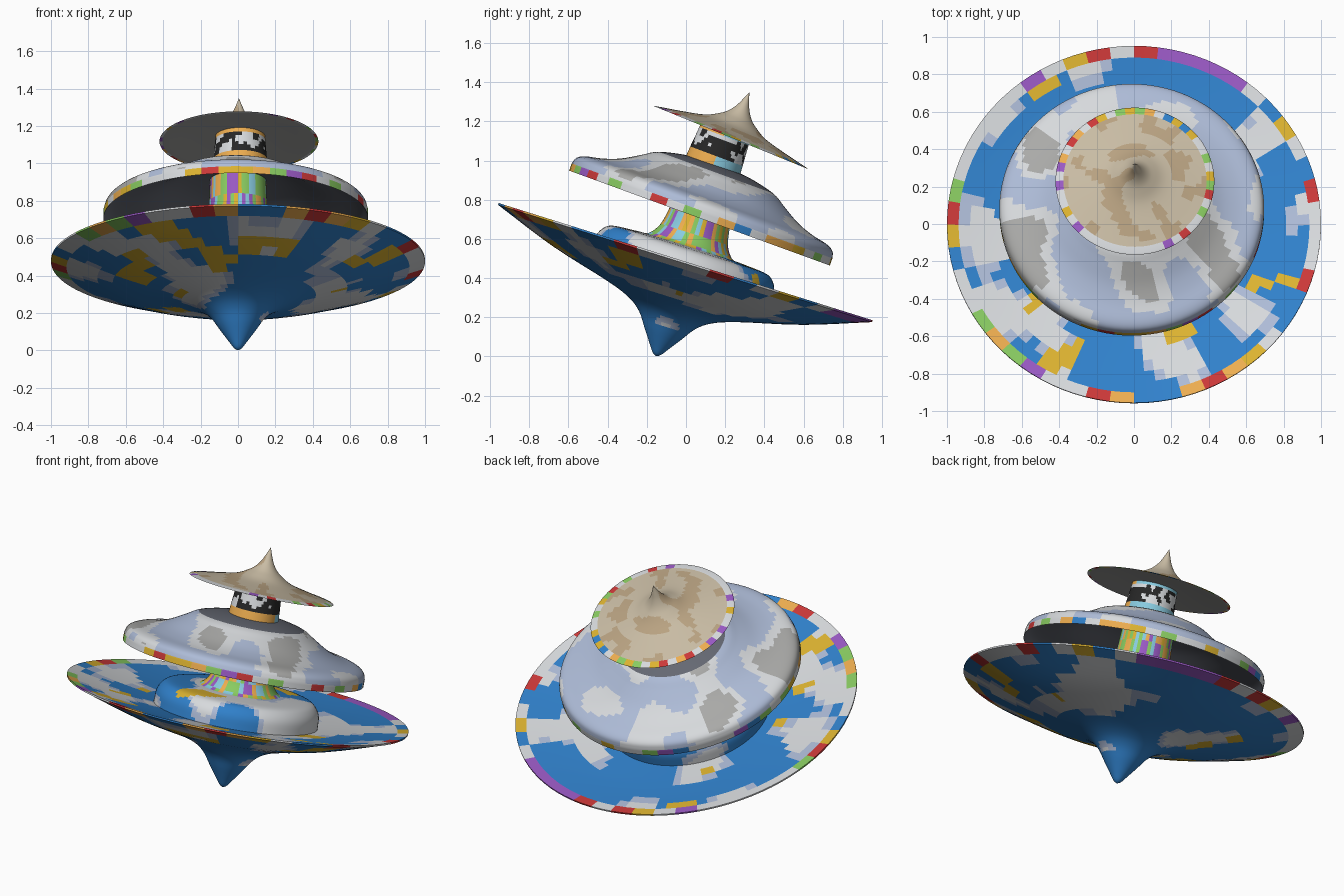
import bpy, bmesh, random
from math import sin, cos, pi, radians
from mathutils import Vector, Matrix, noise

if "Cube" in bpy.data.objects:
    bpy.data.objects.remove(bpy.data.objects["Cube"])

random.seed(4)
SEG = 96
COLOURS = {
    "sky": (0.03, 0.22, 0.60), "pale": (0.42, 0.50, 0.68), "cloud": (0.68, 0.70, 0.72),
    "grey": (0.40, 0.40, 0.39), "straw": (0.58, 0.50, 0.37), "tan": (0.48, 0.36, 0.22),
    "red": (0.60, 0.04, 0.04), "gold": (0.72, 0.45, 0.03), "green": (0.25, 0.60, 0.12),
    "violet": (0.32, 0.10, 0.55), "black": (0.02, 0.02, 0.02), "dark": (0.13, 0.14, 0.17),
    "orange": (0.85, 0.42, 0.08), "aqua": (0.25, 0.60, 0.75),
}
NAMES = list(COLOURS)
MATS = []
for n, c in COLOURS.items():
    m = bpy.data.materials.new(n)
    m.diffuse_color = (*c, 1)
    m.use_nodes = True
    m.node_tree.nodes["Principled BSDF"].inputs["Base Color"].default_value = m.diffuse_color
    MATS.append(m)


def smooth_run(pts, steps=4):
    """Catmull-Rom curve through the points of one profile run."""
    p = [Vector(q) for q in pts]
    p = [2 * p[0] - p[1]] + p + [2 * p[-1] - p[-2]]
    out = []
    for i in range(1, len(p) - 2):
        a, b, c, d = p[i - 1:i + 3]
        for k in range(steps):
            t = k / steps
            out.append(0.5 * (2 * b + (c - a) * t + (2 * a - 5 * b + 4 * c - d) * t * t
                              + (3 * b - a - 3 * c + d) * t ** 3))
    return out + [p[-2]]


def lathe(name, runs, centre, tilt, paint):
    """Spin (radius, height) runs round an axis leaning towards +y."""
    prof = []
    for run in runs:
        pts = smooth_run(run)
        prof += pts[1:] if prof else pts
    bm = bmesh.new()
    rings = []
    for r, s in prof:
        if r < 1e-4:
            rings.append([bm.verts.new((0, 0, s))] * SEG)
        else:
            rings.append([bm.verts.new((r * cos(2 * pi * i / SEG), r * sin(2 * pi * i / SEG), s))
                          for i in range(SEG)])
    for j in range(len(rings) - 1):
        for i in range(SEG):
            k = (i + 1) % SEG
            quad = [rings[j][i], rings[j][k], rings[j + 1][k], rings[j + 1][i]]
            f = bm.faces.new(list(dict.fromkeys(quad)))
            c = f.calc_center_median()
            f.material_index = NAMES.index(paint(c, c.xy.length, c.z, i, j))
            f.smooth = True
    bmesh.ops.recalc_face_normals(bm, faces=bm.faces)
    me = bpy.data.meshes.new(name)
    bm.to_mesh(me)
    bm.free()
    for m in MATS:
        me.materials.append(m)
    me.set_sharp_from_angle(angle=radians(40))
    ob = bpy.data.objects.new(name, me)
    ob.matrix_world = Matrix.Translation(centre) @ Matrix.Rotation(-radians(tilt), 4, 'X')
    bpy.context.collection.objects.link(ob)
    return ob


# Paint rules: cloudy sky, confetti rims, streaks
CONFETTI = ["cloud", "red", "cloud", "gold", "violet", "cloud", "green", "sky", "cloud", "orange"]


def confetti(i, seed):
    return CONFETTI[random.Random(i // 2 * 31 + seed).randrange(len(CONFETTI))]


def paint_dish(c, r, s, i, j):
    if r > 0.93:
        return confetti(i, 1)
    if noise.noise(c * 4.5 + Vector((7, 2, 5))) > 0.42 and r > 0.3:
        return "gold"
    n = noise.noise(c * 3.2)
    return "sky" if r < 0.12 or n > -0.04 else "pale" if n > -0.15 else "cloud"


def paint_canopy(c, r, s, i, j):
    if j < 4:
        return confetti(i, 2)
    if j >= 28:
        return "dark"
    n = noise.noise(c * 4)
    return "pale" if n > 0.05 else "grey" if n < -0.3 else "cloud"


def paint_stem(c, r, s, i, j):
    return ["aqua", "green", "violet", "gold", "orange", "green"][
        random.Random(i // 2 * 7 + j // 4).randrange(6)]


def paint_neck(c, r, s, i, j):
    if 0.05 < s < 0.15:
        return "black" if noise.noise(c * 22) > 0 else "cloud"
    return "orange" if c.y < 0 else "aqua"


def paint_hat(c, r, s, i, j):
    if r > 0.395:
        return confetti(i, 3)
    if s < 0.018 and j >= 28:
        return "grey"
    return "tan" if noise.noise(c * 9) > 0.2 else "straw"


# Lower dish: spike underneath, shallow bowl and raised hub on top
lathe("lower_dish", [
    [(0, -.502), (.022, -.488), (.05, -.45), (.10, -.38), (.15, -.31), (.22, -.258),
     (.35, -.21), (.67, -.124), (1, -.006)],
    [(1, -.006), (1, .004)],
    [(1, .004), (.75, -.038), (.48, -.07)],
    [(.48, -.07), (.475, .0), (.45, .045), (.41, .068), (.32, .077), (.2, .083), (0, .085)],
], (0, -.003, .48), 17.4, paint_dish)

# Flared stem between dish and canopy
lathe("stem", [[(.25, .075), (.215, .095), (.18, .15), (.162, .24), (.155, .33), (.15, .46)]],
      (0, -.003, .48), 17.6, paint_stem)

# Domed canopy, hollow underneath
lathe("canopy", [
    [(.708, -.004), (.708, .035)],
    [(.708, .035), (.695, .07), (.655, .093), (.57, .112), (.48, .145), (.385, .2),
     (.31, .243), (.16, .277), (0, .285)],
    [(0, .22), (.16, .205), (.3, .175), (.48, .095), (.65, .045), (.708, -.004)],
], (-.012, .07, .71), 20, paint_canopy)

# Neck under the hat
lathe("neck", [[(.147, -.03), (.143, .05), (.137, .12), (.132, .2)]],
      (.012, .138, .975), 20.5, paint_neck)

# Pointed hat with a wide brim
lathe("hat", [
    [(0, .247), (.018, .2), (.036, .16), (.063, .122), (.10, .092), (.17, .055), (.3, .024), (.41, .002)],
    [(.41, .002), (.41, -.003), (.2, .008), (0, .012)],
], (.005, .23, 1.12), 22.2, paint_hat)
